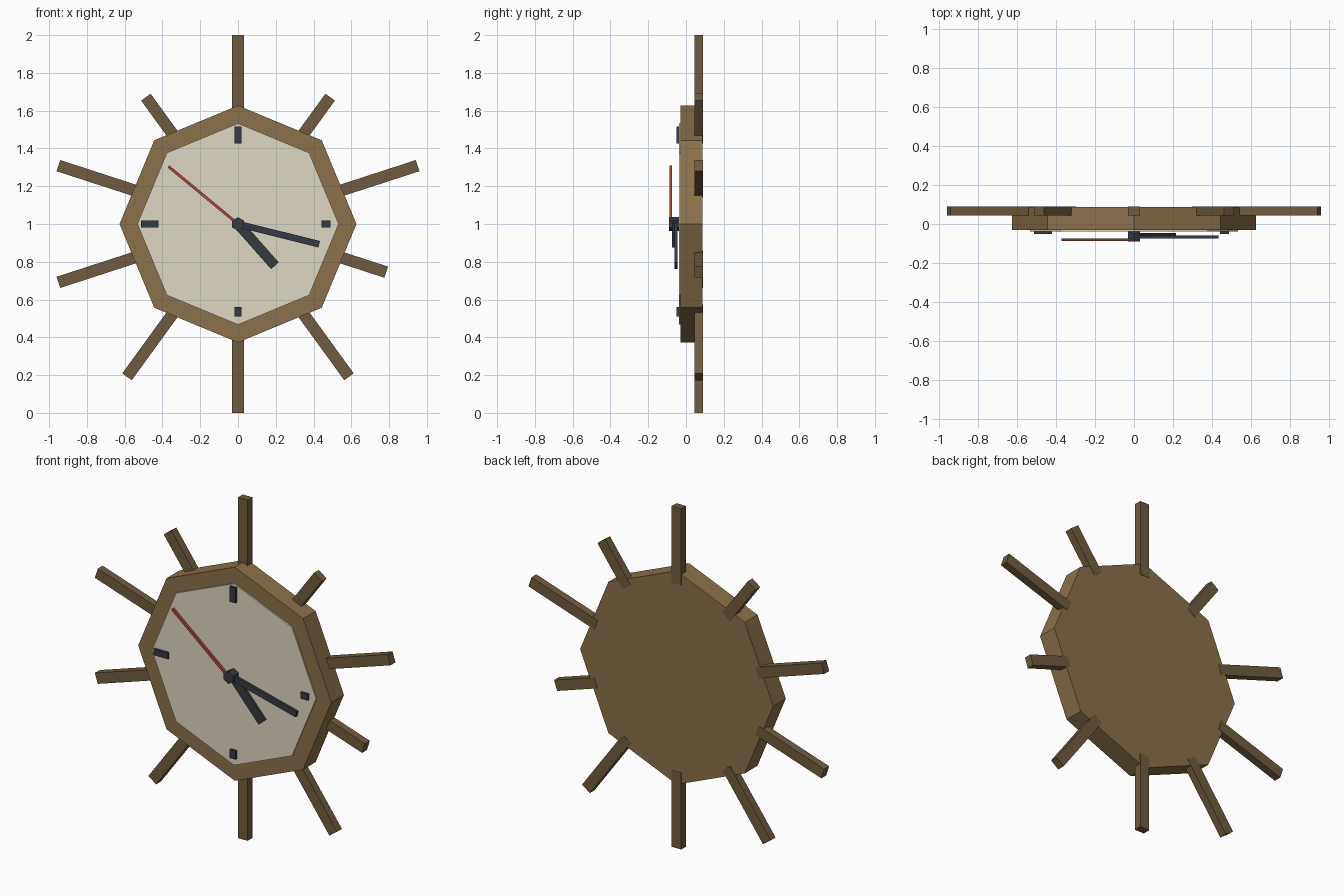
import bpy, bmesh
from math import radians, cos, sin, pi
from mathutils import Matrix

if "Cube" in bpy.data.objects:
    bpy.data.objects.remove(bpy.data.objects["Cube"])

CZ = 1.0  # height of the clock centre


def material(name, rgb):
    m = bpy.data.materials.new(name)
    m.diffuse_color = (*rgb, 1)
    m.use_nodes = True
    m.node_tree.nodes["Principled BSDF"].inputs["Base Color"].default_value = m.diffuse_color
    return m


RIM = material("rim_wood", (0.26, 0.165, 0.07))
RAY = material("ray_wood", (0.163, 0.107, 0.05))
DIAL = material("dial_cream", (0.73, 0.68, 0.54))
DARK = material("dark_metal", (0.037, 0.043, 0.055))
RED = material("red_hand", (0.41, 0.064, 0.043))


def finish(name, bm, mat):
    bmesh.ops.recalc_face_normals(bm, faces=bm.faces)
    me = bpy.data.meshes.new(name)
    bm.to_mesh(me)
    bm.free()
    me.materials.append(mat)
    ob = bpy.data.objects.new(name, me)
    bpy.context.collection.objects.link(ob)
    return ob


def prism(name, sides, r, y0, y1, mat):
    """Regular prism along y with one corner pointing up."""
    bm = bmesh.new()
    ring = [bm.verts.new((r * sin(2 * pi * i / sides), y0,
                          CZ + r * cos(2 * pi * i / sides))) for i in range(sides)]
    face = bm.faces.new(ring)
    ext = bmesh.ops.extrude_face_region(bm, geom=[face], use_keep_orig=True)
    verts = [g for g in ext["geom"] if isinstance(g, bmesh.types.BMVert)]
    bmesh.ops.translate(bm, verts=verts, vec=(0, y1 - y0, 0))
    return finish(name, bm, mat)


def bar(name, angle, r0, r1, width, y0, y1, mat):
    """Radial bar from r0 to r1, angle in degrees from +x towards +z."""
    bm = bmesh.new()
    m = (Matrix.Translation((0, 0, CZ))
         @ Matrix.Rotation(-radians(angle), 4, 'Y')
         @ Matrix.Translation(((r0 + r1) / 2, (y0 + y1) / 2, 0))
         @ Matrix.Diagonal((r1 - r0, y1 - y0, width, 1)))
    bmesh.ops.create_cube(bm, size=1, matrix=m)
    return finish(name, bm, mat)


# Octagonal case and the thin dial plate on its front
prism("case", 8, 0.627, -0.030, 0.087, RIM)
prism("dial", 8, 0.533, -0.038, -0.028, DIAL)

# Ten sunburst rays, some of them shorter
lengths = [1.0, 0.83, 1.0, 0.825, 1.0, 1.0, 1.0, 1.0, 1.0, 0.83]
for i, length in enumerate(lengths):
    bar(f"ray_{i + 1}", 90 - 36 * i, 0.55, length, 0.062, 0.044, 0.089, RAY)

# Hour markers
for name, angle, r0, r1 in (("top", 90, 0.427, 0.517), ("right", 0, 0.442, 0.489),
                            ("bottom", -90, 0.440, 0.490), ("left", 180, 0.420, 0.513)):
    bar(f"{name}_marker", angle, r0, r1, 0.037, -0.051, -0.036, DARK)

# Hands and centre hub
bar("hour_hand", -48.5, 0, 0.295, 0.054, -0.060, -0.045, DARK)
bar("minute_hand", -14, 0, 0.443, 0.035, -0.074, -0.059, DARK)
bar("second_hand", 140.4, 0, 0.478, 0.015, -0.088, -0.074, RED)
prism("hub", 6, 0.036, -0.089, -0.036, DARK)
